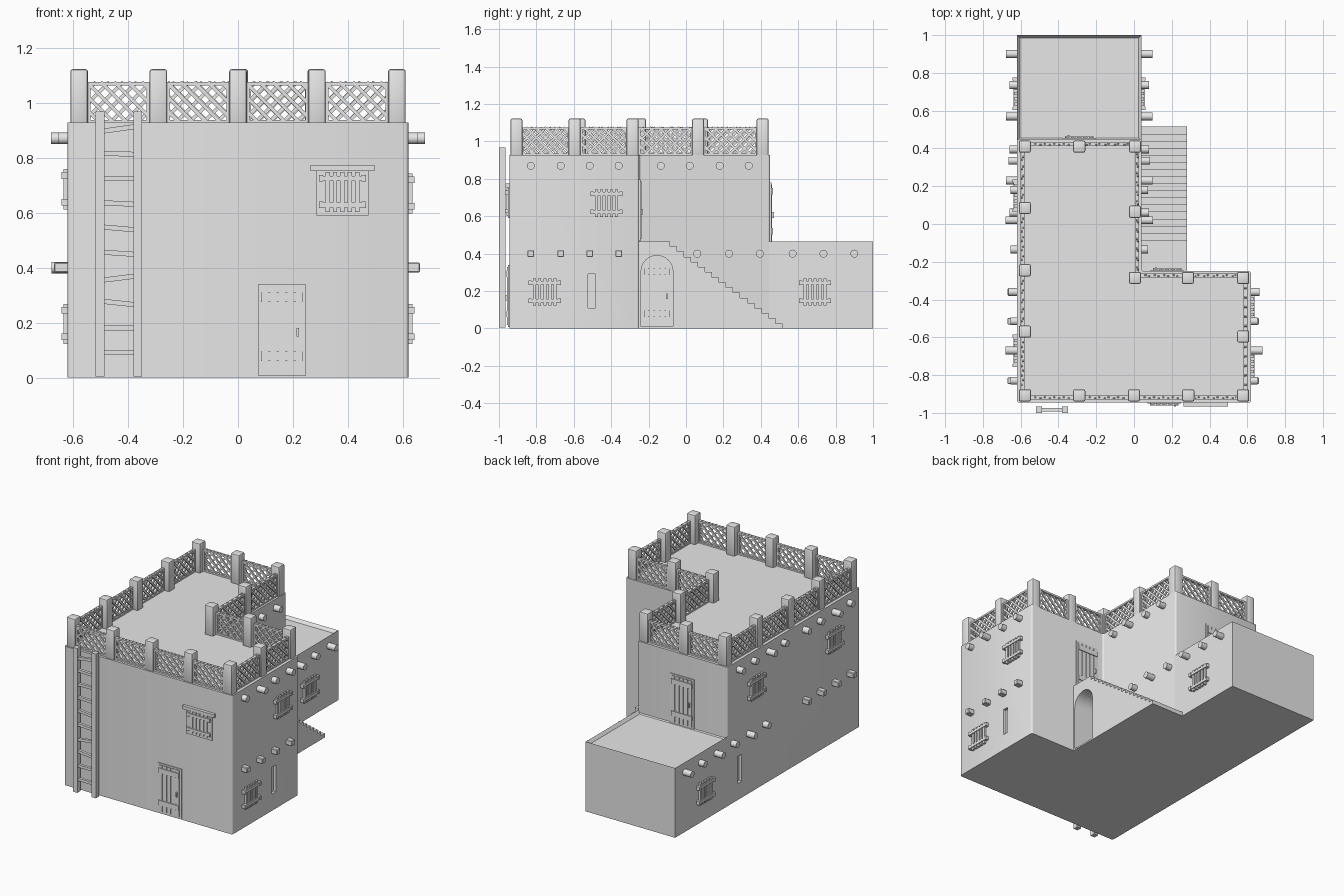
import bpy, bmesh, math
from mathutils import Matrix, Vector

if "Cube" in bpy.data.objects:
    bpy.data.objects.remove(bpy.data.objects["Cube"])

CLAY = bpy.data.materials.new("grey clay")
CLAY.diffuse_color = (0.8, 0.8, 0.8, 1)
CLAY.use_nodes = True
CLAY.node_tree.nodes["Principled BSDF"].inputs["Base Color"].default_value = CLAY.diffuse_color


def finish(bm, name, smooth=False):
    bmesh.ops.recalc_face_normals(bm, faces=bm.faces)
    me = bpy.data.meshes.new(name)
    bm.to_mesh(me)
    bm.free()
    me.materials.append(CLAY)
    ob = bpy.data.objects.new(name, me)
    bpy.context.collection.objects.link(ob)
    bpy.ops.object.select_all(action='DESELECT')
    ob.select_set(True)
    bpy.context.view_layer.objects.active = ob
    if smooth:
        bpy.ops.object.shade_smooth_by_angle(angle=math.radians(35))
    return ob


def box(bm, x0, x1, y0, y1, z0, z1, tilt=0.0):
    """Box between limits, optionally rolled about its own y axis."""
    m = (Matrix.Translation(((x0 + x1) / 2, (y0 + y1) / 2, (z0 + z1) / 2))
         @ Matrix.Rotation(tilt, 4, 'Y') @ Matrix.Diagonal((x1 - x0, y1 - y0, z1 - z0, 1)))
    return bmesh.ops.create_cube(bm, size=1, matrix=m)['verts']


def prism(bm, pts, offset):
    """Extrude a closed outline of 3D points along an offset."""
    f = bm.faces.new([bm.verts.new(p) for p in pts])
    r = bmesh.ops.extrude_face_region(bm, geom=[f])
    bmesh.ops.translate(bm, vec=offset, verts=[v for v in r['geom'] if isinstance(v, bmesh.types.BMVert)])


def round_uprights(bm, w):
    es = [e for e in bm.edges if abs(e.verts[0].co.z - e.verts[1].co.z) > 0.3
          and abs(e.verts[0].co.x - e.verts[1].co.x) < 1e-4]
    bmesh.ops.bevel(bm, geom=es, offset=w, segments=3, profile=0.5, affect='EDGES')


def cut(target, bm):
    cutter = finish(bm, "cutter")
    cutter.hide_render = True
    mod = target.modifiers.new("cut", 'BOOLEAN')
    mod.operation, mod.solver, mod.object = 'DIFFERENCE', 'EXACT', cutter
    bpy.context.view_layer.objects.active = target
    bpy.ops.object.modifier_apply(modifier=mod.name)
    bpy.data.objects.remove(cutter)


def on_wall(bm, name, loc, facing):
    """Place a part drawn facing -y on a wall with the given facing."""
    turn = {'front': 0, 'right': 90, 'back': 180, 'left': -90}[facing]
    bm.transform(Matrix.Translation(loc) @ Matrix.Rotation(math.radians(turn), 4, 'Z'))
    return finish(bm, name)


# Two storey L-shaped house with narrow wall slots
bm = bmesh.new()
outline = [(-.62, -.945), (.62, -.945), (.62, -.25), (.04, -.25), (.04, .45), (-.62, .45)]
prism(bm, [(x, y, 0) for x, y in outline], (0, 0, .927))
round_uprights(bm, .012)
house = finish(bm, "house", True)
bm = bmesh.new()
box(bm, .60, .65, -.525, -.485, .11, .29)
box(bm, -.65, -.60, .30, .34, .11, .29)
cut(house, bm)

# Single storey annex with a sunken roof
bm = bmesh.new()
box(bm, -.62, .04, .44, 1.0, 0, .465)
bm.faces.ensure_lookup_table()
roof = max(bm.faces, key=lambda f: f.calc_center_median().z)
bmesh.ops.inset_region(bm, faces=[roof], thickness=.022)
bmesh.ops.translate(bm, verts=roof.verts, vec=(0, 0, -.02))
finish(bm, "annex")

# Stair block: landing then equal steps down to the ground
N, Y0, Y1, TOP = 17, -.085, .515, .465
pts = [(.03, -.26, 0), (.03, -.26, TOP)]
for i in range(N):
    y = Y0 + (Y1 - Y0) * i / (N - 1)
    pts += [(.03, y, TOP * (N - i) / N), (.03, y, TOP * (N - i - 1) / N)]
bm = bmesh.new()
prism(bm, pts[:-1] + [(.03, Y1, 0)], (.25, 0, 0))
stairs = finish(bm, "stairs")

# Arched opening under the landing
arch = [(.08, -.24, .01), (.08, -.07, .01)]
arch += [(.08, -.155 + .085 * math.cos(a), .305 + .085 * math.sin(a))
         for a in (math.pi * k / 16 for k in range(17))]
bm = bmesh.new()
prism(bm, arch, (.3, 0, 0))
cut(stairs, bm)


def door(name, loc, facing, w=.175, h=.33):
    bm = bmesh.new()
    box(bm, -w / 2, w / 2, -.006, .01, 0, h)
    pitch = (w - .02) / 5
    for k in range(5):
        u = -w / 2 + .01 + pitch * k
        box(bm, u + .004, u + pitch - .004, -.011, .01, .01, h - .01)
    for z in (.052, h - .063):
        box(bm, -w / 2 + .012, w / 2 - .012, -.016, .01, z, z + .034)
    box(bm, w * .3, w * .3 + .01, -.02, .01, h * .43, h * .52)
    on_wall(bm, name, loc, facing)


door("front_door", (.16, -.945, .008), 'front')
door("landing_door", (.175, -.25, .467), 'back')
door("annex_roof_door", (-.29, .45, .45), 'back')
door("arch_door", (.08, -.155, .01), 'right', .165, .34)


def window(name, loc, facing, framed=False):
    bm = bmesh.new()
    if framed:
        box(bm, -.095, .095, -.008, .01, -.09, .08)
        box(bm, -.117, .117, -.02, .01, .072, .094)
    for k in range(5):
        u = (k - 2) * .027
        box(bm, u - .008, u + .008, -.014, .01, -.078, .068)
    for z in (-.052, .045):
        box(bm, -.078, .078, -.019, .01, z - .009, z + .009)
        for s in (-1, 1):
            box(bm, s * .078 - .008, s * .078 + .008, -.022, .01, z - .012, z + .012)
    on_wall(bm, name, loc, facing)


window("front_window", (.38, -.945, .68), 'front', True)
window("right_upper_window", (.62, -.425, .675), 'right')
window("right_lower_window", (.62, -.755, .20), 'right')
window("annex_right_window", (.04, .69, .20), 'right')
window("left_upper_window_rear", (-.62, .15, .69), 'left')
window("left_upper_window_front", (-.62, -.67, .69), 'left')
window("annex_left_window", (-.62, .69, .20), 'left')

# Roof beam ends poking out of the side walls
WING, CORE = (-.83, -.67, -.515, -.36), (-.135, .02, .18, .335)
LOW = (.06, .23, .395, .57, .735, .9)


def beam(bm, x, side, y, z, length, square=False):
    if square:
        a, b = sorted((x - side * .03, x + side * length))
        vs = box(bm, a, b, y - .018, y + .018, z - .018, z + .018)
        es = [e for e in {e for v in vs for e in v.link_edges}]
        bmesh.ops.bevel(bm, geom=es, offset=.004, segments=1, affect='EDGES')
    else:
        m = Matrix.Translation((x + side * (length - .03) / 2, y, z)) @ Matrix.Rotation(math.pi / 2, 4, 'Y')
        bmesh.ops.create_cone(bm, cap_ends=True, segments=16, radius1=.021, radius2=.021,
                              depth=length + .03, matrix=m)


bm = bmesh.new()
for side in (1, -1):
    for i, y in enumerate(WING + CORE):
        x = .04 if side > 0 and y in CORE else .62 * side
        beam(bm, x, side, y, .87, (.035, .06, .035, .045)[i % 4])
    for i, y in enumerate(WING):
        beam(bm, .62 * side, side, y, .40, .042 if side > 0 else .05, True)
    for i, y in enumerate(LOW):
        beam(bm, .04 if side > 0 else -.62, side, y, .40, (.04, .058)[i % 2])
finish(bm, "beams", True)

# Parapet posts and lattice panels around the roof edge
X, YF, YB, YW, XI = .578, -.907, .41, -.285, .005
RUNS = [[(-X, YF), (-.29, YF), (0, YF), (.287, YF), (X, YF)],
        [(X, YF), (X, -.595), (X, YW)],
        [(X, YW), (.285, YW), (XI, YW)],
        [(XI, YW), (XI, .065), (XI, YB)],
        [(XI, YB), (-.29, YB), (-X, YB)],
        [(-X, YB), (-X, .085), (-X, -.245), (-X, -.57), (-X, YF)]]
bm = bmesh.new()
for x, y in {p for run in RUNS for p in run}:
    box(bm, x - .032, x + .032, y - .032, y + .032, .915, 1.122)
bmesh.ops.bevel(bm, geom=list(bm.edges), offset=.009, segments=2, profile=.5, affect='EDGES')
finish(bm, "parapet_posts", True)


def lattice(bm, w, h):
    for s in (1, -1):
        c = -h + .025
        while c < w:
            t0, t1 = max(0, -c), min(h, w - c)
            if t1 - t0 > .012:
                u, z, half = s * (c + (t0 + t1) / 2 - w / 2), (t0 + t1) / 2, (t1 - t0) * math.sqrt(.5)
                box(bm, u - half, u + half, s * .003 - .004, s * .003 + .004,
                    z - .0065, z + .0065, -s * math.pi / 4)
            c += .05
    for z in (0, h - .012):
        box(bm, -w / 2 - .01, w / 2 + .01, -.01, .01, z, z + .012)
    for s in (-1, 1):
        box(bm, s * w / 2 - .007, s * w / 2 + .007, -.01, .01, 0, h)


for run in RUNS:
    for a, b in zip(run, run[1:]):
        a, b = Vector((*a, .925)), Vector((*b, .925))
        d = b - a
        out = Vector((d.y, -d.x, 0)).normalized() * .012
        bm = bmesh.new()
        lattice(bm, d.length - .07, .15)
        bm.transform(Matrix.Translation((a + b) / 2 + out) @ Matrix.Rotation(math.atan2(d.y, d.x), 4, 'Z'))
        finish(bm, "lattice_panel")

# Ladder with uneven rungs leaning on the front wall
bm = bmesh.new()
for x in (-.502, -.365):
    box(bm, x - .016, x + .016, -1.0, -.966, .004, .967)
for k, tilt in enumerate((0, 0, 6, -7, 4, 5, 3, 0, 2, -8)):
    z = .09 + .0905 * k
    box(bm, -.495, -.372, -.992, -.974, z - .009, z + .009, math.radians(tilt))
finish(bm, "ladder")
